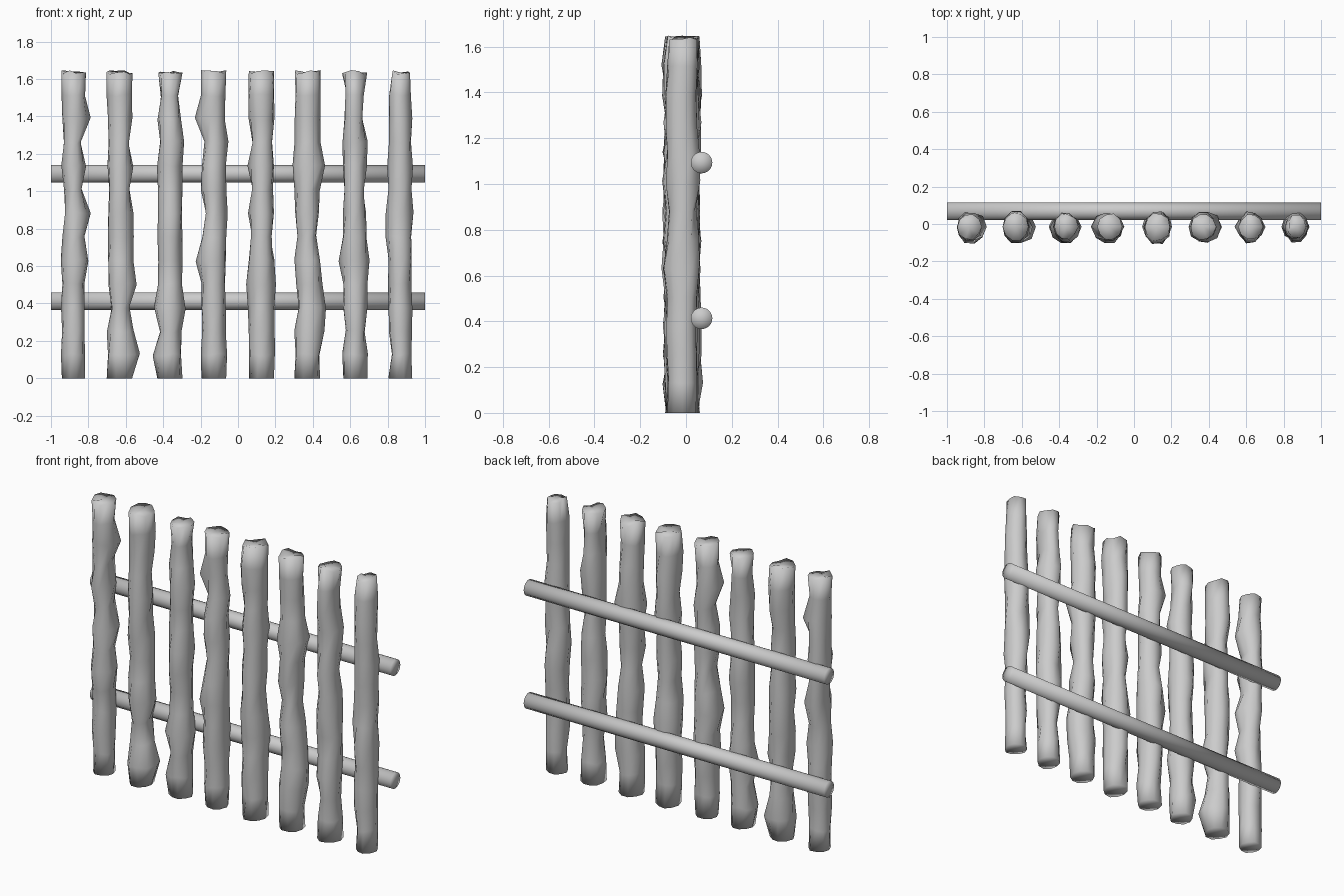
import bpy, bmesh, math, random

if "Cube" in bpy.data.objects:
    bpy.data.objects.remove(bpy.data.objects["Cube"])

random.seed(7)

wood = bpy.data.materials.new("grey wood")
wood.diffuse_color = (0.6, 0.6, 0.6, 1)
wood.use_nodes = True
wood.node_tree.nodes["Principled BSDF"].inputs["Base Color"].default_value = wood.diffuse_color

SIDES, RINGS, HEIGHT = 10, 13, 1.64

# Each post: x centre, radius, {ring: (left bulge, right bulge)} in hundredths
POSTS = [
    (-0.88, 0.062, {11: (0, 3), 10: (-1, -3), 8: (-1, -2), 7: (-2, 3), 5: (0, 2)}),
    (-0.63, 0.067, {10: (-1, -2), 8: (-1, -2), 4: (-1, 2), 3: (-2, -2), 1: (0, 4)}),
    (-0.365, 0.063, {12: (-2, -2), 10: (-1, 1), 3: (2, 2), 2: (-1, 0), 1: (3, 0)}),
    (-0.13, 0.064, {11: (4, -1), 10: (-2, 1), 7: (-2, 1), 5: (3, 0), 1: (0, 1)}),
    (0.125, 0.069, {10: (-2, -1), 8: (-2, -1), 6: (-2, -2), 4: (1, 1)}),
    (0.37, 0.066, {9: (1, 3), 6: (-1, -2), 4: (-1, 2), 3: (-2, 3), 2: (0, 3)}),
    (0.625, 0.064, {12: (-2, -2), 11: (-1, -3), 8: (-1, -2), 5: (2, 1), 2: (-2, -1)}),
    (0.867, 0.060, {13: (-2, -1), 9: (1, 1), 7: (2, 1), 6: (2, 0), 1: (-2, 0)}),
]


def finish(name, bm):
    bmesh.ops.recalc_face_normals(bm, faces=bm.faces)
    for f in bm.faces:
        f.smooth = True
    mesh = bpy.data.meshes.new(name)
    bm.to_mesh(mesh)
    bm.free()
    mesh.materials.append(wood)
    obj = bpy.data.objects.new(name, mesh)
    bpy.context.collection.objects.link(obj)


# Gnarled upright posts: stacked uneven rings with a rough cut top
def post(name, x, radius, bulges):
    bm = bmesh.new()
    rings = []
    for i in range(RINGS + 1):
        left, right = bulges.get(i, (0, 0))
        end = i in (0, RINGS)
        front = 0 if end else random.uniform(-0.01, 0.022)
        back = 0 if end else random.uniform(-0.012, 0.012)
        ring = []
        for k in range(SIDES):
            a = 2 * math.pi * k / SIDES
            c, s = math.cos(a), math.sin(a)
            r = radius + random.uniform(-0.004, 0.006)
            r += (right if c > 0 else left) * 0.01 * c * c
            r += (back if s > 0 else front) * s * s
            z = HEIGHT * i / RINGS
            if i == RINGS:
                z += random.uniform(-0.015, 0.008)
            elif i:
                z += random.uniform(-0.008, 0.008)
            ring.append(bm.verts.new((x + r * c, -0.015 + r * s * 1.08, z)))
        rings.append(ring)
    for lo, hi in zip(rings, rings[1:]):
        for k in range(SIDES):
            n = (k + 1) % SIDES
            bm.faces.new((lo[k], lo[n], hi[n], hi[k]))
    # Closed ends, fanned around a centre point
    for ring, z in ((rings[0], 0), (rings[-1], HEIGHT - 0.005)):
        mid = bm.verts.new((x, -0.015, z))
        for k in range(SIDES):
            bm.faces.new((ring[k], ring[(k + 1) % SIDES], mid))
    finish(name, bm)


for n, (x, radius, bulges) in enumerate(POSTS, 1):
    post(f"post_{n}", x, radius, bulges)


# Straight round rails along the back
def rail(name, z):
    bm = bmesh.new()
    bmesh.ops.create_cone(bm, cap_ends=True, cap_tris=True, segments=24,
                          radius1=0.047, radius2=0.047, depth=2)
    for v in bm.verts:
        v.co = (v.co.z, v.co.x + 0.068, v.co.y + z)
    finish(name, bm)


rail("lower_rail", 0.413)
rail("upper_rail", 1.093)
